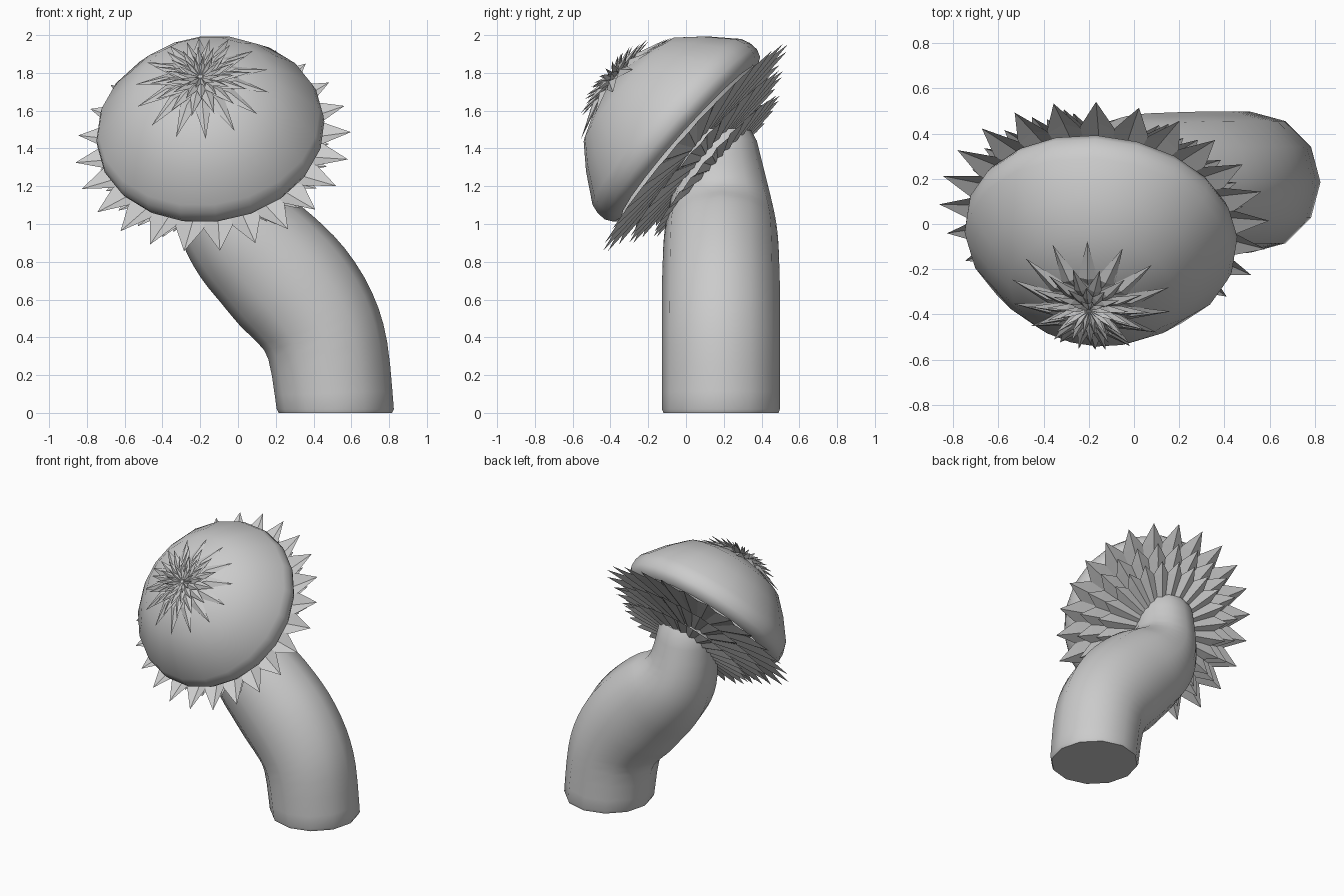
import bpy, bmesh, math
from mathutils import Vector, Matrix

if "Cube" in bpy.data.objects:
    bpy.data.objects.remove(bpy.data.objects["Cube"])

HEAD_CENTRE = Vector((-0.14, -0.005, 1.455))
AXIS = Vector((-0.11, -0.745, 0.66)).normalized()
HEAD = Matrix.Translation(HEAD_CENTRE) @ Vector((0, 0, 1)).rotation_difference(AXIS).to_matrix().to_4x4()
CROWN = Matrix.Translation((0, 0.02, -0.03)) @ HEAD


def skin(name, rings, smooth=None, cap_start=True, cap_end=True):
    """Joins equal rings of points with quads."""
    bm = bmesh.new()
    rows = [[bm.verts.new(p) for p in ring] for ring in rings]
    n = len(rows[0])
    for a, b in zip(rows, rows[1:]):
        for i in range(n):
            j = (i + 1) % n
            bm.faces.new((a[i], a[j], b[j], b[i]))
    if cap_start:
        bm.faces.new(rows[0][::-1])
    if cap_end:
        bm.faces.new(rows[-1])
    bmesh.ops.recalc_face_normals(bm, faces=bm.faces)
    mesh = bpy.data.meshes.new(name)
    bm.to_mesh(mesh)
    bm.free()
    ob = bpy.data.objects.new(name, mesh)
    bpy.context.collection.objects.link(ob)
    if smooth:
        bpy.ops.object.select_all(action='DESELECT')
        ob.select_set(True)
        bpy.context.view_layer.objects.active = ob
        bpy.ops.object.shade_smooth_by_angle(angle=math.radians(smooth))
    return ob


def circle(n, r, z):
    return [Vector((r * math.cos(math.tau * i / n), r * math.sin(math.tau * i / n), z)) for i in range(n)]


def star(name, points, rings, turn=0.0, frame=HEAD):
    """Pleated star; each ring is (tip radius, tip height, valley radius, valley height)."""
    out = []
    for rt, zt, rv, zv in rings:
        ring = []
        for i in range(points * 2):
            a = turn + math.pi * i / points
            r, z = (rt, zt) if i % 2 == 0 else (rv, zv)
            ring.append(frame @ Vector((r * math.cos(a), r * math.sin(a), z)))
        out.append(ring)
    return skin(name, out, cap_end=False)


def catmull(rows, steps):
    """Smoothly resamples rows of numbers."""
    out = []
    for k in range(len(rows) - 1):
        p0, p1, p2, p3 = rows[max(k - 1, 0)], rows[k], rows[k + 1], rows[min(k + 2, len(rows) - 1)]
        for s in range(steps):
            t = s / steps
            out.append([0.5 * (2 * b + (c - a) * t + (2 * a - 5 * b + 4 * c - d) * t * t
                               + (3 * b - a - 3 * c + d) * t ** 3) for a, b, c, d in zip(p0, p1, p2, p3)])
    return out + [rows[-1]]


# bent stem: x, z, in-plane radius, depth radius, lean in degrees
path = [(0.515, 0.02, 0.31, 0.312, 0),
        (0.475, 0.33, 0.318, 0.313, -8),
        (0.40, 0.51, 0.335, 0.313, -22),
        (0.285, 0.67, 0.345, 0.312, -36),
        (0.155, 0.81, 0.335, 0.308, -44),
        (0.035, 0.93, 0.315, 0.302, -42),
        (-0.06, 1.05, 0.275, 0.285, -30),
        (-0.115, 1.20, 0.23, 0.25, -14),
        (-0.135, 1.44, 0.195, 0.19, -4)]
rows = [[0.515, 0.0, 0.30, 0.305, 0]] + catmull(path, 3) + [[-0.135, 1.495, 0.165, 0.16, -4]]
rings = []
for x, z, rx, ry, lean in rows:
    m = Matrix.Translation((x, 0.185, z)) @ Matrix.Rotation(math.radians(lean), 4, 'Y')
    rings.append([m @ Vector((rx * p.x, ry * p.y, 0)) for p in circle(12, 1, 0)])
skin("stem", rings, smooth=50)

# domed cap
profile = [(0.54, -0.03), (0.585, -0.01), (0.605, 0.03), (0.605, 0.08), (0.59, 0.13),
           (0.48, 0.275), (0.37, 0.39), (0.21, 0.455), (0.10, 0.485), (0.02, 0.495)]
skin("cap", [[HEAD @ p for p in circle(20, r, z)] for r, z in profile], smooth=50, cap_start=False)

# three stacked, shallowly pleated leaf collars under the cap
for part, tip, zt, valley in [("outer", 0.735, -0.075, 0.59), ("middle", 0.61, -0.15, 0.50),
                              ("inner", 0.50, -0.225, 0.41)]:
    star(part + "_leaf_collar", 24,
         [(0.03, zt - 0.01, 0.03, zt - 0.01), (valley, zt - 0.005, valley * 0.98, zt + 0.02),
          (tip, zt, valley, zt + 0.02)], math.pi / 2)

# layered spiky rosette on the crown
for k, (tip, zt, valley, zv) in enumerate([(0.36, 0.445, 0.19, 0.50), (0.27, 0.53, 0.14, 0.525),
                                           (0.19, 0.57, 0.10, 0.54), (0.12, 0.585, 0.06, 0.55)]):
    star("rosette_layer_%d" % (k + 1), 14,
         [(0.012, zv - 0.01, 0.012, zv - 0.01), (valley, zv + 0.02, valley * 0.95, zv), (tip, zt, valley, zv)],
         k * math.pi / 14 - math.pi / 2, CROWN)
